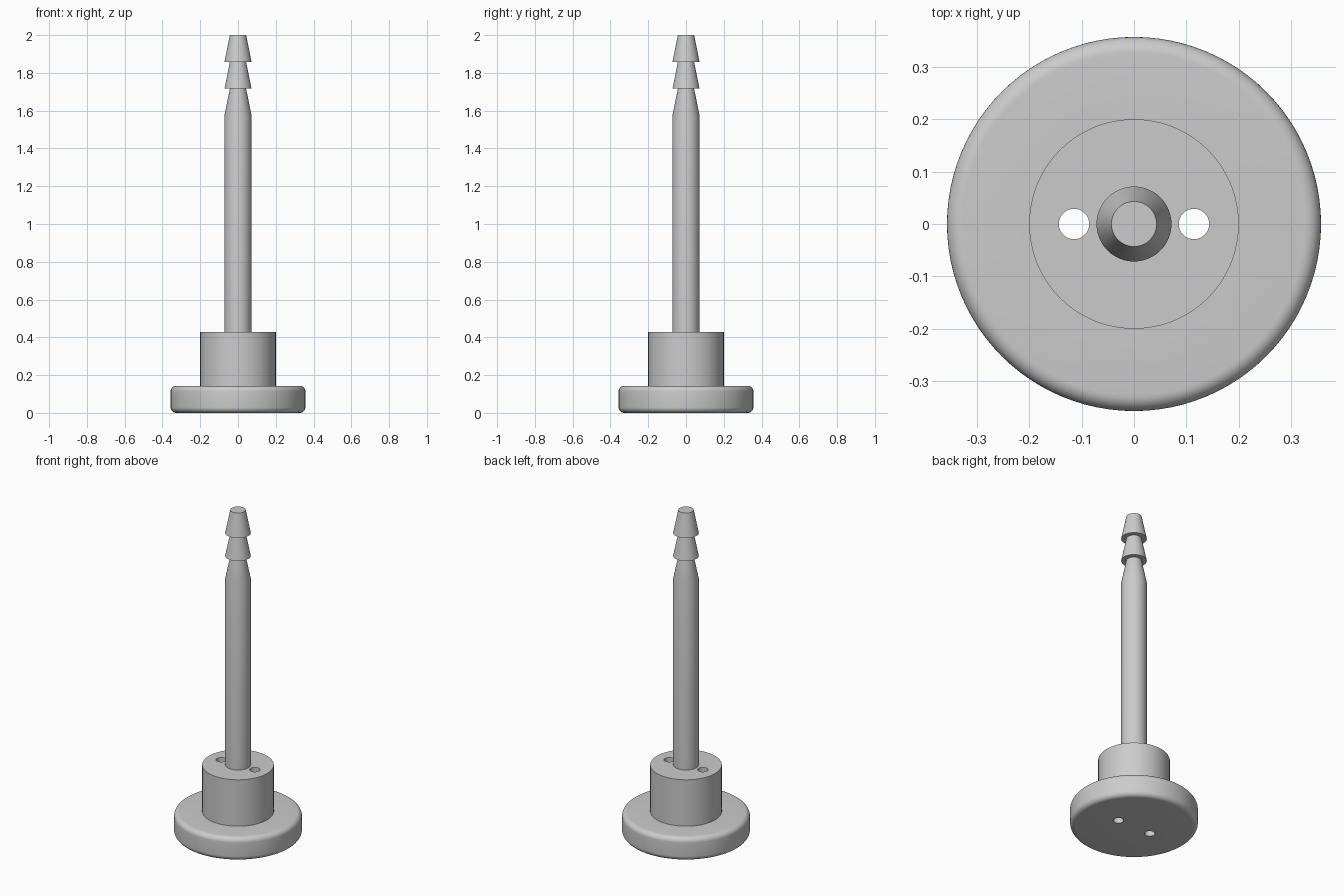
import bpy, bmesh
from math import sin, cos, pi, radians

cube = bpy.data.objects.get("Cube")
if cube:
    bpy.data.objects.remove(cube, do_unlink=True)

SIDES = 96
BASE_R, BASE_H, FILLET = 0.357, 0.143, 0.03
COLLAR_R, COLLAR_TOP = 0.2, 0.429
STEM_R, NECK_R, STEM_TOP = 0.0715, 0.043, 1.575
BARB_H, TOP = 0.1417, 2.0
HOLE_R, HOLE_X = 0.029, 0.1145

grey = bpy.data.materials.new("plain grey")
grey.use_nodes = True
colour = (0.6, 0.6, 0.6, 1)
grey.diffuse_color = colour
grey.node_tree.nodes["Principled BSDF"].inputs["Base Color"].default_value = colour


def arc(r, z, start, steps=8):
    """Quarter-round fillet points around (r, z)."""
    angles = [start + pi / 2 * i / steps for i in range(steps + 1)]
    return [(r + FILLET * cos(a), z + FILLET * sin(a)) for a in angles]


def lathe(name, profile):
    """Revolve an (r, z) outline about z; the two ends become flat caps."""
    bm = bmesh.new()
    rings = [[bm.verts.new((r * cos(2 * pi * i / SIDES), r * sin(2 * pi * i / SIDES), z))
              for i in range(SIDES)] for r, z in profile]
    for low, high in zip(rings, rings[1:]):
        for i in range(SIDES):
            j = (i + 1) % SIDES
            bm.faces.new((low[i], low[j], high[j], high[i]))
    bm.faces.new(rings[0][::-1])
    bm.faces.new(rings[-1])
    mesh = bpy.data.meshes.new(name)
    bm.to_mesh(mesh)
    bm.free()
    mesh.materials.append(grey)
    obj = bpy.data.objects.new(name, mesh)
    bpy.context.collection.objects.link(obj)
    return obj


# Rounded base disc, then collar, then the straight stem
outline = arc(BASE_R - FILLET, FILLET, -pi / 2)
outline += arc(BASE_R - FILLET, BASE_H - FILLET, 0)
outline += [(COLLAR_R, BASE_H), (COLLAR_R, COLLAR_TOP)]
outline += [(STEM_R, COLLAR_TOP), (STEM_R, STEM_TOP)]

# Tapered neck and two barbs at the tip
for k in (2, 1):
    z = TOP - k * BARB_H
    outline += [(NECK_R, z), (STEM_R, z)]
outline.append((NECK_R, TOP))
body = lathe("barbed_stem_and_base", outline)

# Two holes straight through the collar and base
for side, x in (("left", HOLE_X), ("right", -HOLE_X)):
    cutter = lathe(side + "_hole_cutter", [(HOLE_R, -0.1), (HOLE_R, 0.6)])
    cutter.location.x = x
    cutter.hide_render = True
    cutter.hide_set(True)
    cutter.display_type = 'WIRE'
    cut = body.modifiers.new(side + "_hole", 'BOOLEAN')
    cut.operation = 'DIFFERENCE'
    cut.solver = 'EXACT'
    cut.object = cutter

# Apply the cuts, drop the cutters and smooth the round surfaces
bpy.context.view_layer.update()
cut_mesh = bpy.data.meshes.new_from_object(
    body.evaluated_get(bpy.context.evaluated_depsgraph_get()))
body.modifiers.clear()
body.data = cut_mesh
for side in ("left", "right"):
    bpy.data.objects.remove(bpy.data.objects[side + "_hole_cutter"], do_unlink=True)
bpy.ops.object.select_all(action='DESELECT')
body.select_set(True)
bpy.context.view_layer.objects.active = body
bpy.ops.object.shade_smooth_by_angle(angle=radians(30))
